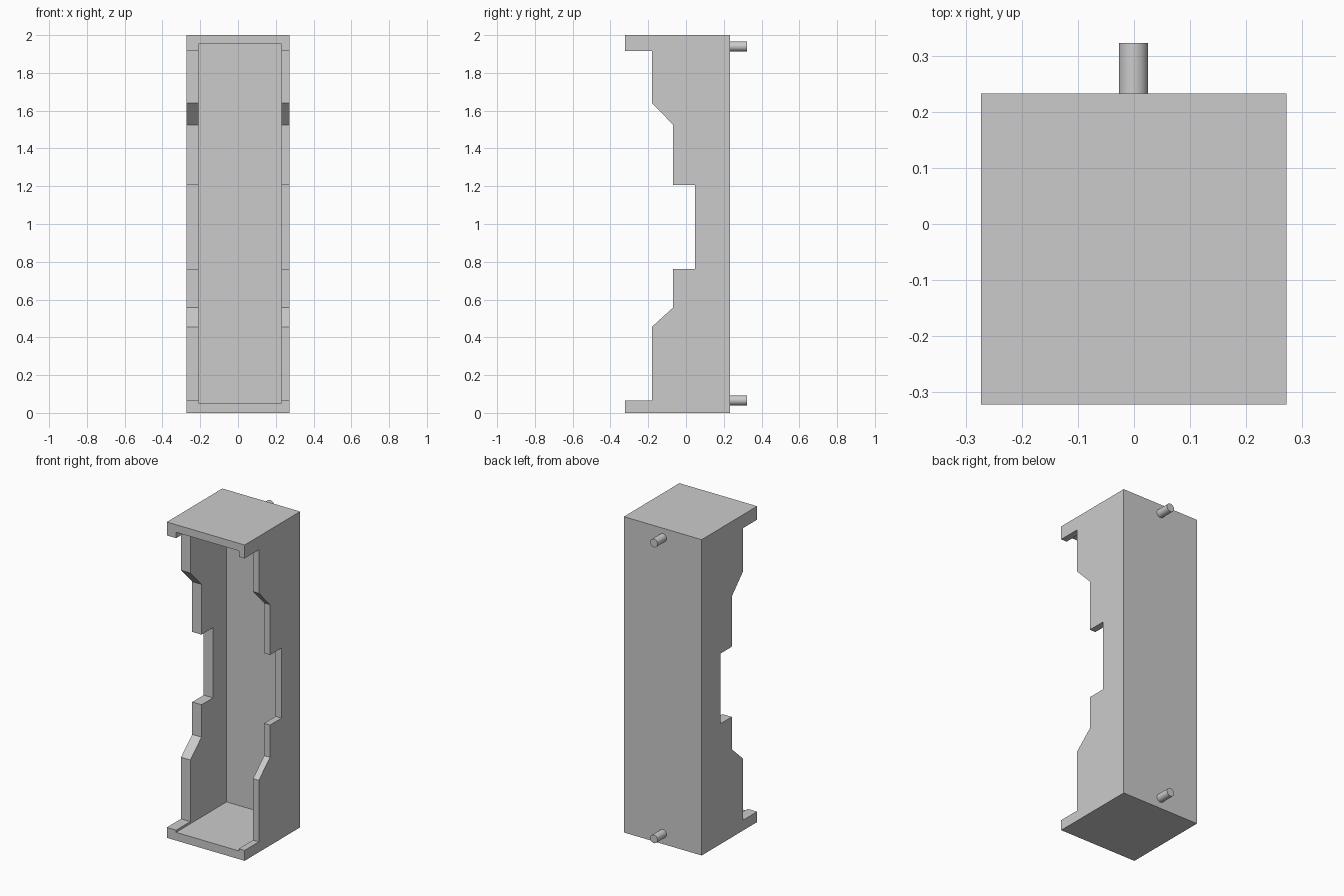
import bpy, bmesh, math
from mathutils import Matrix

if "Cube" in bpy.data.objects:
    bpy.data.objects.remove(bpy.data.objects["Cube"])

X0, X1 = -0.273, 0.272
Y0, Y1 = -0.322, 0.233


def make_object(name, bm):
    bmesh.ops.recalc_face_normals(bm, faces=bm.faces)
    mesh = bpy.data.meshes.new(name)
    bm.to_mesh(mesh)
    bm.free()
    obj = bpy.data.objects.new(name, mesh)
    bpy.context.collection.objects.link(obj)
    return obj


def extruded_profile(name, points, x0, x1):
    """Extrude a (y, z) outline along x."""
    bm = bmesh.new()
    face = bm.faces.new([bm.verts.new((x0, y, z)) for y, z in points])
    ext = bmesh.ops.extrude_face_region(bm, geom=[face])
    verts = [g for g in ext["geom"] if isinstance(g, bmesh.types.BMVert)]
    bmesh.ops.translate(bm, verts=verts, vec=(x1 - x0, 0, 0))
    return make_object(name, bm)


# Holder body: stepped side outline with finger notch and end lips
outline = [
    (Y1, 0), (Y0, 0), (Y0, 0.066), (-0.18, 0.066), (-0.18, 0.456),
    (-0.068, 0.558), (-0.068, 0.763), (0.047, 0.763), (0.047, 1.207),
    (-0.068, 1.207), (-0.068, 1.525), (-0.18, 1.64), (-0.18, 1.915),
    (Y0, 1.915), (Y0, 2), (Y1, 2),
]
body = extruded_profile("holder_body", outline, X0, X1)

# Open-fronted cavity
cutter = extruded_profile(
    "cavity_cutter", [(-0.5, 0.052), (0.183, 0.052), (0.183, 1.952), (-0.5, 1.952)],
    -0.208, 0.231)
cutter.hide_render = True
mod = body.modifiers.new("cavity", "BOOLEAN")
mod.operation = "DIFFERENCE"
mod.solver = "EXACT"
mod.object = cutter
bpy.context.view_layer.objects.active = body
bpy.ops.object.modifier_apply(modifier=mod.name)
bpy.data.objects.remove(cutter)

# Mounting pegs on the back
for name, z in (("lower_peg", 0.066), ("upper_peg", 1.94)):
    start, end = Y1 - 0.01, 0.323
    bm = bmesh.new()
    bmesh.ops.create_cone(
        bm, cap_ends=True, segments=32, radius1=0.026, radius2=0.026, depth=end - start,
        matrix=Matrix.Translation((-0.001, (start + end) / 2, z))
        @ Matrix.Rotation(math.pi / 2, 4, "X"))
    peg = make_object(name, bm)
    bpy.ops.object.select_all(action="DESELECT")
    peg.select_set(True)
    bpy.context.view_layer.objects.active = peg
    bpy.ops.object.shade_smooth_by_angle(angle=math.radians(30))
